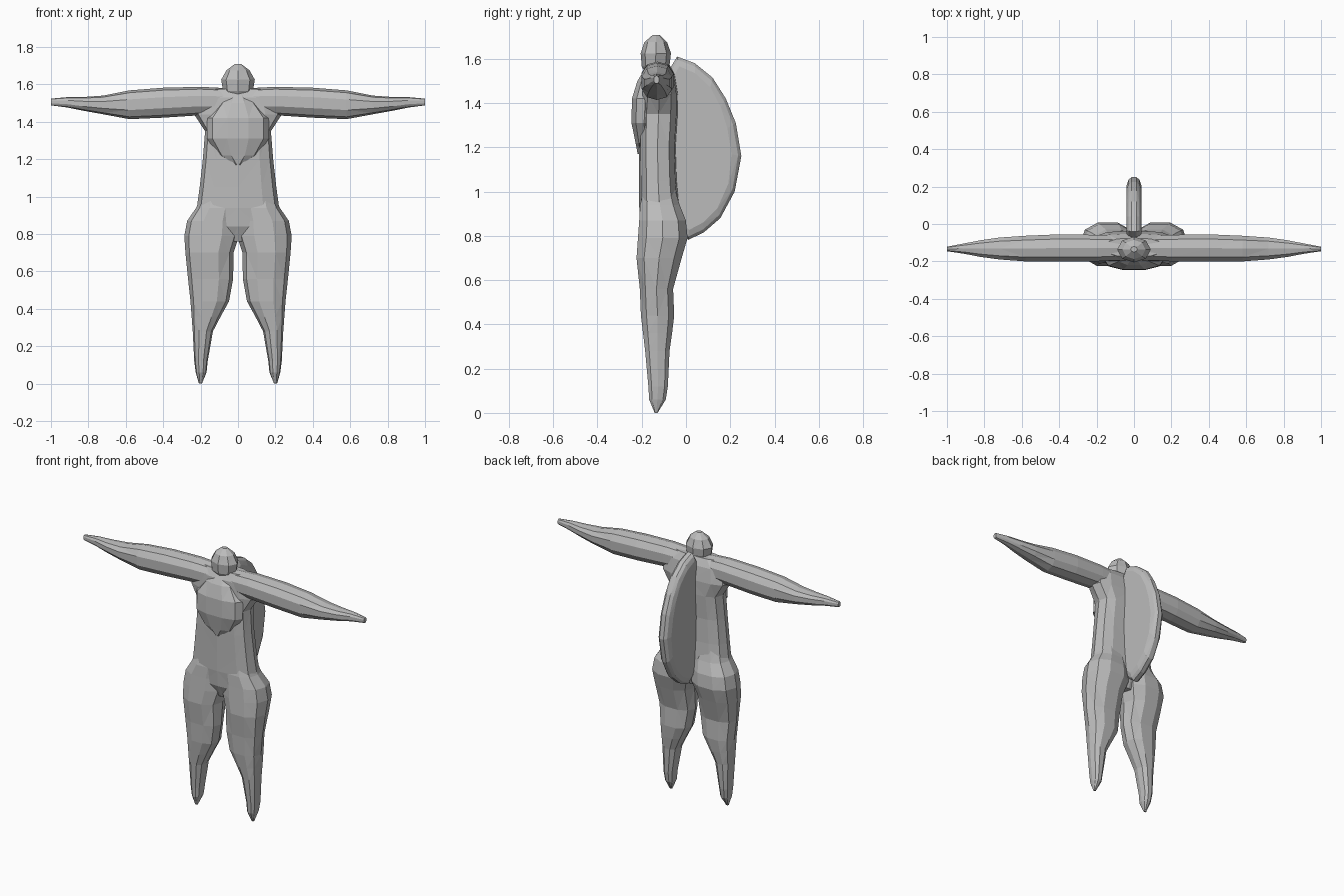
import bpy, bmesh, math
from mathutils import Vector

skin = bpy.data.materials.new("plain grey")
skin.diffuse_color = (0.5, 0.5, 0.5, 1)


def finish(name, bm):
    bmesh.ops.recalc_face_normals(bm, faces=bm.faces[:])
    bmesh.ops.triangulate(bm, faces=bm.faces[:])
    me = bpy.data.meshes.new(name)
    bm.to_mesh(me)
    bm.free()
    me.materials.append(skin)
    ob = bpy.data.objects.new(name, me)
    bpy.context.collection.objects.link(ob)
    return ob


def skin_rings(bm, rings):
    """Bridge successive vertex rings and cap both ends."""
    n = len(rings[0])
    for a, b in zip(rings, rings[1:]):
        for i in range(n):
            j = (i + 1) % n
            bm.faces.new((a[i], a[j], b[j], b[i]))
    bm.faces.new(rings[0])
    bm.faces.new(rings[-1])


def loft(name, sections, place, sides=10, power=0.85):
    """Each section: position along the axis, then min/max of the two cross axes."""
    bm = bmesh.new()
    rings = []
    for t, a0, a1, b0, b1 in sections:
        ring = []
        for k in range(sides):
            ang = 2 * math.pi * k / sides
            c, s = math.cos(ang), math.sin(ang)
            u = math.copysign(abs(c) ** power, c)
            v = math.copysign(abs(s) ** power, s)
            p = place(t, (a0 + a1) / 2 + u * (a1 - a0) / 2,
                      (b0 + b1) / 2 + v * (b1 - b0) / 2)
            ring.append(bm.verts.new(p))
        rings.append(ring)
    skin_rings(bm, rings)
    return finish(name, bm)


def upright(t, a, b):
    return (a, b, t)


# torso with flared armpits
body = loft("body", [
    (0.76, -0.06, 0.06, -0.17, -0.05),
    (0.84, -0.18, 0.18, -0.205, -0.02),
    (0.94, -0.22, 0.22, -0.212, -0.03),
    (1.05, -0.205, 0.205, -0.212, -0.04),
    (1.20, -0.188, 0.188, -0.213, -0.045),
    (1.35, -0.176, 0.176, -0.213, -0.035),
    (1.44, -0.235, 0.235, -0.205, -0.035),
    (1.53, -0.22, 0.22, -0.20, -0.05),
    (1.575, -0.15, 0.15, -0.175, -0.075)], upright, 12, 0.7)

parts = []
for side, label in ((1, "right"), (-1, "left")):
    # leg tapering to a pointed foot
    parts.append(loft(label + "_leg", [
        (0.0, 0.193, 0.209, -0.142, -0.128),
        (0.06, 0.168, 0.226, -0.168, -0.09),
        (0.12, 0.162, 0.234, -0.172, -0.08),
        (0.28, 0.134, 0.242, -0.187, -0.072),
        (0.36, 0.092, 0.248, -0.197, -0.06),
        (0.44, 0.048, 0.254, -0.207, -0.05),
        (0.56, 0.026, 0.267, -0.212, -0.055),
        (0.70, 0.024, 0.281, -0.228, -0.015),
        (0.79, -0.006, 0.287, -0.222, 0.012),
        (0.87, -0.006, 0.272, -0.216, 0.004),
        (0.94, -0.004, 0.224, -0.211, -0.025),
        (1.02, 0.03, 0.19, -0.19, -0.05)],
        lambda t, a, b, s=side: (s * a, b, t)))
    # outstretched arm tapering to the hand
    parts.append(loft(label + "_arm", [
        (-0.03, 1.44, 1.575, -0.19, -0.065),
        (0.20, 1.435, 1.587, -0.203, -0.055),
        (0.40, 1.422, 1.582, -0.205, -0.052),
        (0.58, 1.414, 1.568, -0.203, -0.06),
        (0.72, 1.440, 1.540, -0.192, -0.07),
        (0.82, 1.458, 1.533, -0.178, -0.085),
        (0.91, 1.476, 1.532, -0.16, -0.103),
        (1.0, 1.488, 1.524, -0.146, -0.121)],
        lambda t, a, b, s=side: (s * t, b, a)))

# faceted head
parts.append(loft("head", [
    (1.53, -0.07, 0.07, -0.18, -0.08),
    (1.565, -0.08, 0.08, -0.20, -0.075),
    (1.625, -0.09, 0.09, -0.205, -0.068),
    (1.675, -0.062, 0.062, -0.188, -0.085),
    (1.708, -0.018, 0.018, -0.15, -0.12)], upright, 8, 1.0))

# rounded chest plate
parts.append(loft("chest", [
    (1.17, -0.02, 0.02, -0.22, -0.15),
    (1.22, -0.105, 0.105, -0.23, -0.14),
    (1.31, -0.165, 0.165, -0.249, -0.13),
    (1.42, -0.165, 0.165, -0.247, -0.12),
    (1.50, -0.10, 0.10, -0.222, -0.11),
    (1.55, -0.05, 0.05, -0.19, -0.10)], upright, 10, 0.9))

# back fin: slab with rounded rim
outline = [(-0.04, 1.61), (0.04, 1.58), (0.12, 1.515), (0.18, 1.42),
           (0.225, 1.31), (0.25, 1.16), (0.22, 1.0), (0.155, 0.88),
           (0.08, 0.815), (0.01, 0.782), (-0.06, 0.84), (-0.10, 1.1),
           (-0.10, 1.45), (-0.07, 1.56)]
mid = Vector((0.05, 1.2))
bm = bmesh.new()
rings = []
for x, inset in ((-0.04, 0.045), (-0.03, 0.015), (-0.014, 0.0),
                 (0.014, 0.0), (0.03, 0.015), (0.04, 0.045)):
    ring = []
    for p in outline:
        d = Vector(p) - mid
        q = mid + d * (1 - inset / d.length)
        ring.append(bm.verts.new((x, q.x, q.y)))
    rings.append(ring)
skin_rings(bm, rings)
finish("back_fin", bm)

# merge limbs, head and chest into one skin
bpy.context.view_layer.objects.active = body
for part in parts:
    mod = body.modifiers.new("merge", 'BOOLEAN')
    mod.operation = 'UNION'
    mod.solver = 'EXACT'
    mod.object = part
    bpy.ops.object.modifier_apply(modifier=mod.name)
    bpy.data.objects.remove(part)
